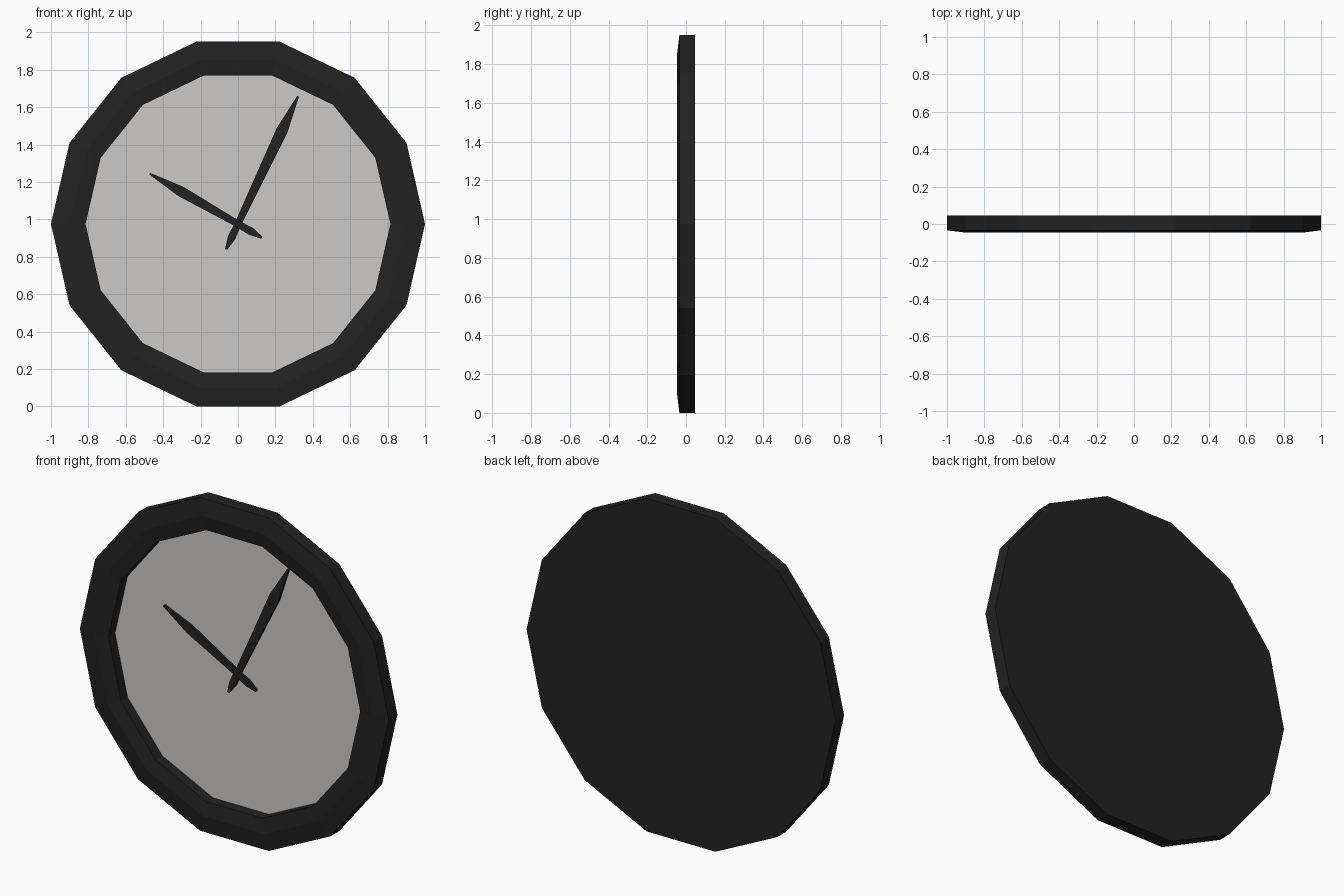
import bpy, bmesh, math
from mathutils import Matrix

if "Cube" in bpy.data.objects:
    bpy.data.objects.remove(bpy.data.objects["Cube"])

SIDES = 14
CZ = math.cos(math.pi / SIDES)  # height of the clock centre


def material(name, rgb):
    m = bpy.data.materials.new(name)
    m.diffuse_color = (*rgb, 1)
    m.use_nodes = True
    m.node_tree.nodes["Principled BSDF"].inputs["Base Color"].default_value = m.diffuse_color
    return m


black = material("black", (0.016, 0.016, 0.016))
pale = material("pale grey", (0.60, 0.59, 0.575))


def finish(bm, name, mat):
    bmesh.ops.recalc_face_normals(bm, faces=bm.faces)
    mesh = bpy.data.meshes.new(name)
    bm.to_mesh(mesh)
    bm.free()
    mesh.materials.append(mat)
    ob = bpy.data.objects.new(name, mesh)
    ob.location.z = CZ
    bpy.context.collection.objects.link(ob)
    return ob


def ring(bm, r, y, n=SIDES):
    return [bm.verts.new((r * math.cos(2 * math.pi * i / n), y,
                          r * math.sin(2 * math.pi * i / n))) for i in range(n)]


def lathe(name, profile, mat, n=SIDES, cap_first=True, cap_last=True):
    """Faceted solid around the y axis from (radius, y) points."""
    bm = bmesh.new()
    rings = [ring(bm, r, y, n) for r, y in profile]
    for a, b in zip(rings, rings[1:]):
        for i in range(n):
            j = (i + 1) % n
            bm.faces.new((a[i], a[j], b[j], b[i]))
    if cap_first:
        bm.faces.new(rings[0])
    if cap_last:
        bm.faces.new(rings[-1])
    return finish(bm, name, mat)


def hand(name, half_outline, y_front, y_back, angle):
    """Flat pointer: mirrored (half width, length) outline, extruded, turned clockwise."""
    bm = bmesh.new()
    outline = half_outline + [(-w, l) for w, l in reversed(half_outline)]
    face = bm.faces.new([bm.verts.new((w, y_front, l)) for w, l in outline])
    ext = bmesh.ops.extrude_face_region(bm, geom=[face], use_keep_orig=True)
    verts = [g for g in ext["geom"] if isinstance(g, bmesh.types.BMVert)]
    bmesh.ops.translate(bm, verts=verts, vec=(0, y_back - y_front, 0))
    bmesh.ops.rotate(bm, verts=bm.verts, cent=(0, 0, 0),
                     matrix=Matrix.Rotation(math.radians(angle), 3, "Y"))
    return finish(bm, name, mat=black)


# Case: closed back, outer wall, ridged front rim, inner wall down to the dial
lathe("case", [(1.0, 0.046), (1.0, -0.034), (0.9, -0.046),
               (0.815, -0.034), (0.815, 0.027)], black, cap_last=False)

# Dial
lathe("dial", [(0.815, 0.027)], pale, cap_last=False)

# Hands
hand("minute_hand", [(0.006, -0.15), (0.021, -0.08), (0.018, 0.0),
                     (0.031, 0.553), (0.005, 0.755)], -0.002, 0.013, 25.2)
hand("hour_hand", [(0.006, -0.147), (0.021, -0.08), (0.018, 0.0),
                   (0.028, 0.352), (0.005, 0.543)], -0.017, -0.002, -60.3)

# Spindle hidden behind the hands
lathe("spindle", [(0.015, 0.027), (0.015, -0.01)], black, n=8)
